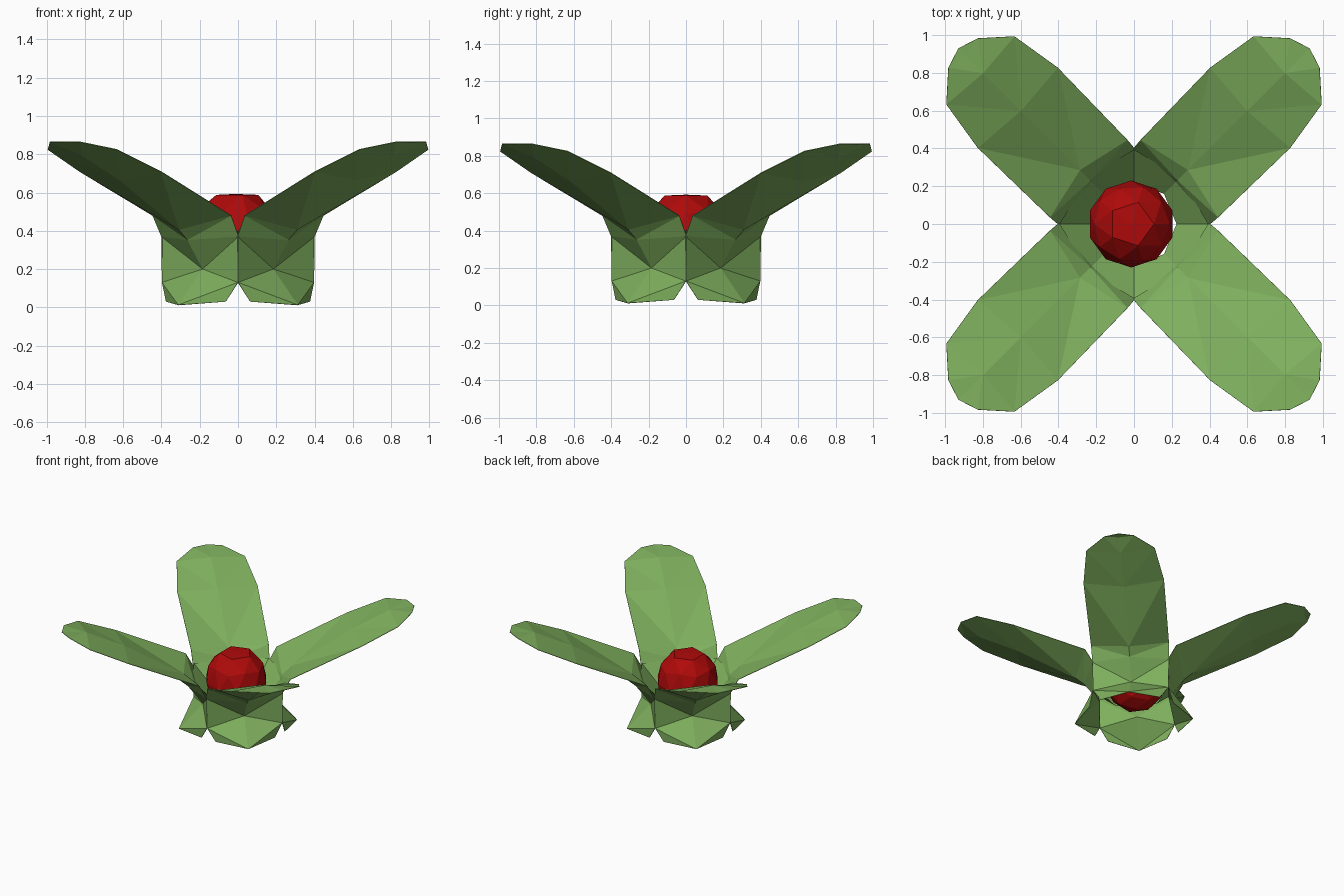
import bpy, bmesh, math
from mathutils import Vector

if "Cube" in bpy.data.objects:
    bpy.data.objects.remove(bpy.data.objects["Cube"])


def material(name, rgb):
    m = bpy.data.materials.new(name)
    m.diffuse_color = (*rgb, 1)
    m.use_nodes = True
    m.node_tree.nodes["Principled BSDF"].inputs["Base Color"].default_value = m.diffuse_color
    return m


def make_object(name, bm, mat):
    me = bpy.data.meshes.new(name)
    bm.to_mesh(me)
    bm.free()
    me.materials.append(mat)
    ob = bpy.data.objects.new(name, me)
    bpy.context.collection.objects.link(ob)
    return ob


green = material("leaf green", (0.21, 0.43, 0.11))
red = material("berry red", (0.43, 0.003, 0.003))

# Leaf sections from the ground to the tip:
# middle radius, middle height, edge radius, edge half width, edge height
SECTIONS = [
    (0.44, 0.012, 0.31, 0.22, 0.03),
    (0.26, 0.20, 0.28, 0.28, 0.13),
    (0.35, 0.37, 0.28, 0.285, 0.37),
    (0.42, 0.43, 0.34, 0.29, 0.48),
    (0.86, 0.69, 0.87, 0.30, 0.71),
    (1.14, 0.82, 1.15, 0.255, 0.825),
    (1.27, 0.86, 1.28, 0.11, 0.865),
]
TIP = (1.315, 0, 0.865)


def leaf(name, angle):
    bm = bmesh.new()
    c, s = math.cos(angle), math.sin(angle)

    def vert(r, p, z):
        return bm.verts.new((r * c - p * s, r * s + p * c, z))

    rows = [[vert(er, -w, ez), vert(mr, 0, mz), vert(er, w, ez)]
            for mr, mz, er, w, ez in SECTIONS]
    # folded faces on both sides of the midrib
    for a, b in zip(rows, rows[1:]):
        bm.faces.new((a[0], a[1], b[0]))
        bm.faces.new((a[1], b[1], b[0]))
        bm.faces.new((a[1], a[2], b[2]))
        bm.faces.new((a[1], b[2], b[1]))
    # rounded tip
    tip = vert(*TIP)
    last = rows[-1]
    bm.faces.new((last[0], last[1], tip))
    bm.faces.new((last[1], last[2], tip))
    bmesh.ops.recalc_face_normals(bm, faces=bm.faces)
    ob = make_object(name, bm, green)
    # thick along the midrib, thin at the rim
    group = ob.vertex_groups.new(name="midrib")
    group.add([3 * i + 1 for i in range(2, 6)], 1.0, 'REPLACE')
    mod = ob.modifiers.new("thickness", 'SOLIDIFY')
    mod.thickness = 0.06
    mod.offset = 0
    mod.vertex_group = "midrib"
    mod.thickness_vertex_group = 0.06


# Four leaves on the diagonals
for i in range(4):
    leaf(f"leaf_{i + 1}", math.radians(45 + 90 * i))

# Funnel that joins the leaves around the berry
bm = bmesh.new()
outer, inner = [], []
for i in range(8):
    a = math.radians(45 * i)
    r, z = (0.345, 0.39) if i % 2 else (0.395, 0.40)
    outer.append(bm.verts.new((r * math.cos(a), r * math.sin(a), z)))
    inner.append(bm.verts.new((0.225 * math.cos(a), 0.225 * math.sin(a), 0.25)))
for i in range(8):
    j = (i + 1) % 8
    bm.faces.new((outer[i], outer[j], inner[j], inner[i]))
bmesh.ops.recalc_face_normals(bm, faces=bm.faces)
make_object("leaf_funnel", bm, green)

# Faceted berry in the middle, with a flattened top
bm = bmesh.new()
bmesh.ops.create_icosphere(bm, subdivisions=2, radius=1)
for v in bm.verts:
    x, y, z = v.co
    if z > 0.99:
        z = 0.87
    v.co = Vector((-0.015 + x * 0.23, y * 0.23, 0.375 + z * 0.25))
make_object("berry", bm, red)
